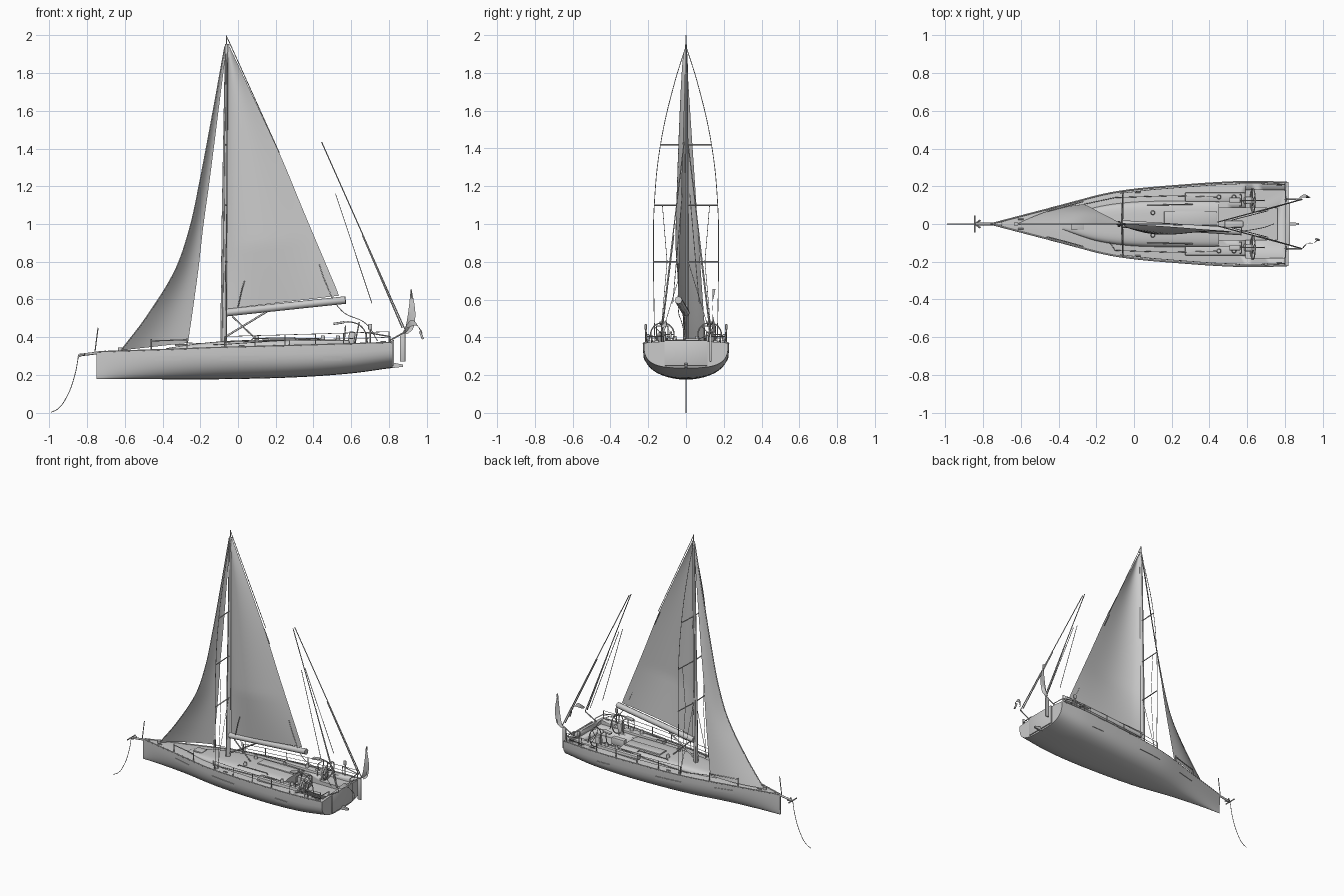
import bpy, bmesh, math
from mathutils import Vector, Matrix

if "Cube" in bpy.data.objects:
    bpy.data.objects.remove(bpy.data.objects["Cube"])


def interp(tab, x):
    """Smooth lookup in a small table of (x, a, b, ...) rows."""
    x = min(max(x, tab[0][0]), tab[-1][0])
    i = max(k for k in range(len(tab) - 1) if tab[k][0] <= x)
    p, q = tab[i], tab[i + 1]
    r, s = tab[max(i - 1, 0)], tab[min(i + 2, len(tab) - 1)]
    d = q[0] - p[0]
    t = (x - p[0]) / d
    out = []
    for k in range(1, len(p)):
        m0 = (q[k] - r[k]) / (q[0] - r[0]) * d
        m1 = (s[k] - p[k]) / (s[0] - p[0]) * d
        out.append((2*t**3 - 3*t**2 + 1)*p[k] + (t**3 - 2*t*t + t)*m0
                   + (3*t*t - 2*t**3)*q[k] + (t**3 - t*t)*m1)
    return out


def select(ob):
    bpy.ops.object.select_all(action='DESELECT')
    ob.select_set(True)
    bpy.context.view_layer.objects.active = ob


def finish(name, bm, angle=35):
    bmesh.ops.recalc_face_normals(bm, faces=bm.faces)
    me = bpy.data.meshes.new(name)
    bm.to_mesh(me)
    bm.free()
    ob = bpy.data.objects.new(name, me)
    bpy.context.collection.objects.link(ob)
    select(ob)
    bpy.ops.object.shade_smooth_by_angle(angle=math.radians(angle))
    return ob


def loft(name, rows, closed=False, caps=False):
    bm = bmesh.new()
    vs = [[bm.verts.new(p) for p in row] for row in rows]
    n = len(rows[0])
    for a, b in zip(vs, vs[1:]):
        for j in range(n if closed else n - 1):
            k = (j + 1) % n
            bm.faces.new((a[j], a[k], b[k], b[j]))
    if caps:
        bm.faces.new(vs[0])
        bm.faces.new(vs[-1])
    return finish(name, bm)


def box(name, loc, size, bevel=0.0, rot_y=0.0):
    bm = bmesh.new()
    bmesh.ops.create_cube(bm, size=1, matrix=Matrix.Translation(loc) @ Matrix.Rotation(rot_y, 4, 'Y')
                          @ Matrix.Diagonal((*size, 1)))
    if bevel:
        bmesh.ops.bevel(bm, geom=bm.edges[:], offset=bevel, segments=2, affect='EDGES', profile=0.5)
    return finish(name, bm)


def cyl(name, loc, r1, r2, h):
    bm = bmesh.new()
    bmesh.ops.create_cone(bm, cap_ends=True, segments=16, radius1=r1, radius2=r2, depth=h,
                          matrix=Matrix.Translation(loc))
    return finish(name, bm)


def rod(name, pts, r=0.002, smooth=False, cyclic=False):
    cu = bpy.data.curves.new(name, 'CURVE')
    cu.dimensions, cu.bevel_depth, cu.bevel_resolution = '3D', r, 2
    cu.use_fill_caps = True
    cu.resolution_u = 8
    sp = cu.splines.new('BEZIER' if smooth else 'POLY')
    store = sp.bezier_points if smooth else sp.points
    store.add(len(pts) - 1)
    for p, c in zip(store, pts):
        if smooth:
            p.co = c
            p.handle_left_type = p.handle_right_type = 'AUTO'
        else:
            p.co = (*c, 1)
    sp.use_cyclic_u = cyclic
    ob = bpy.data.objects.new(name, cu)
    bpy.context.collection.objects.link(ob)
    select(ob)
    bpy.ops.object.convert(target='MESH')
    bpy.ops.object.shade_smooth_by_angle(angle=math.radians(50))


# Hull: x, half beam, sheer height, keel height, section fullness
HULL = [(-.75, .006, .32, .178, 2.2), (-.4, .097, .332, .177, 2.3), (-.1, .172, .343, .177, 2.6),
        (.3, .212, .354, .187, 3.0), (.6, .228, .363, .208, 3.2), (.82, .223, .37, .238, 3.2)]


def section(x):
    b, zd, zk, n = interp(HULL, x)
    ring = []
    for k in range(25):
        a = math.pi * k / 24
        c, s = math.cos(a), math.sin(a)
        ring.append((x, b * math.copysign(abs(c) ** (2 / n), c), zd - (zd - zk) * max(s, 0) ** (2 / n)))
    for k in range(1, 8):
        t = -1 + k / 4
        ring.append((x, b * t, zd + .05 * b * (1 - t * t)))
    return ring


def edge(x, inset=.012, up=0.0):
    b, zd = interp(HULL, x)[:2]
    return Vector((x, max(b - inset, .004), zd + up))


def mirrored(v, s):
    return (v[0], v[1] * s, v[2])


hull = loft('hull', [section(-.75 + 1.57 * i / 48) for i in range(49)], True, True)
# Cockpit well and helm area cut out of the deck
for loc, size in (((.6, 0, .38), (.32, .17, .12)), ((.695, 0, .395), (.21, .36, .1))):
    cutter = box('cockpit_cutter', loc, size)
    cutter.hide_render = True
    select(hull)
    m = hull.modifiers.new('cockpit', 'BOOLEAN')
    m.object, m.operation, m.solver = cutter, 'DIFFERENCE', 'EXACT'
    bpy.ops.object.modifier_apply(modifier=m.name)
    bpy.data.objects.remove(cutter)
box('transom_panel', (.822, 0, .317), (.012, .23, .135), .004)
loft('stern_fin', [[(.76, -.01, .23), (.76, .01, .23), (.76, .01, .275), (.76, -.01, .275)],
                   [(.876, -.006, .243), (.876, .006, .243), (.876, .006, .255), (.876, -.006, .255)]], True, True)

# Coachroof: x, half width, top height
ROOF = [(-.38, .03, .342), (-.2, .09, .368), (0, .118, .383), (.3, .125, .388), (.45, .125, .386)]
rows = []
for i in range(25):
    x = -.38 + .83 * i / 24
    w, top = interp(ROOF, x)
    rows.append([(x, w * math.copysign(abs(math.cos(a)) ** .5, math.cos(a)), .325 + (top - .325) * abs(math.sin(a)) ** .5)
                 for a in (math.pi * k / 16 for k in range(17))])
loft('coachroof', rows, caps=True)
box('companionway_hatch', (.3, .03, .388), (.28, .075, .014), .003)
box('fore_hatch', (-.3, 0, .358), (.07, .06, .01), .003)
box('cockpit_table', (.53, 0, .36), (.1, .035, .05), .005)

for s, side in ((1, 'port'), (-1, 'starboard')):
    box(side + '_coaming', (.43, .143 * s, .367), (.32, .05, .036), .008)
    rod(side + '_handrail', [(.07, .1 * s, .385), (.08, .1 * s, .393), (.3, .105 * s, .397), (.31, .105 * s, .385)], .003)
    rod(side + '_toe_rail', [mirrored(edge(-.74 + 1.55 * i / 30, .003, .002), s) for i in range(31)], .004)
    # Hull windows laid just proud of the topsides
    for x0, x1 in ((-.44, -.3), (-.09, .11), (.45, .55)):
        rows = []
        for i in range(9):
            x = x0 + (x1 - x0) * i / 8
            b, zd, zk, n = interp(HULL, x)
            rows.append([(x, s * (off + b * (1 - ((zd - z) / (zd - zk)) ** n) ** (1 / n)), z)
                         for z, off in ((.276, -.003), (.277, .003), (.289, .003), (.301, .003), (.302, -.003))])
        loft(side + '_hull_window', rows)
    # Stanchions, lifelines and end rails
    posts = [-.07, .09, .25, .41, .56, .68, .8]
    for x in posts + [-.46, -.27]:
        rod(side + '_stanchion', [mirrored(edge(x), s), mirrored(edge(x, .014, .06), s)], .003)
    for up in (.03, .06):
        rod(side + '_lifeline', [mirrored(edge(x, .014, up), s) for x in posts], .0016)
    rod(side + '_fore_rail', [mirrored(edge(x, .014, .05), s) for x in (-.46, -.36, -.27)], .003)
    rod(side + '_stern_rail', [mirrored(edge(.68, .014, .06), s), mirrored(edge(.8, .014, .035), s),
                               (.805, .12 * s, .405), (.805, .12 * s, .33)], .0035)
    rod(side + '_stern_post', [(.7, .21 * s, .36), (.7, .215 * s, .46)], .004)
    box(side + '_stern_light', (.7, .213 * s, .455), (.02, .012, .03), .003)
    # Helm: pedestal, wheel with spokes, instrument pod
    hx, hy, hz, R = .63, .125 * s, .415, .062
    box(side + '_pedestal', (.6, hy, .38), (.035, .04, .1), .008, .15)
    rim = [(hx + .2 * R * math.sin(a), hy + R * math.cos(a), hz + R * math.sin(a))
           for a in (math.tau * k / 32 for k in range(32))]
    rod(side + '_wheel_rim', rim, .0035, cyclic=True)
    for k in range(0, 32, 6):
        rod(side + '_wheel_spoke', [(hx, hy, hz), rim[k]], .002)
    rod(side + '_helm_guard', [(.56, hy - .03, .34), (.57, hy - .03, .46), (.57, hy + .03, .46), (.56, hy + .03, .34)],
        .0035)
    box(side + '_instrument_pod', (.535, hy, .475), (.06, .03, .012), .004, -.15)
    rod(side + '_helm_arm', [(.535, hy, .475), (.6, hy, .48), (.66, hy, .45), (.69, hy, .36)], .003, True)
    # Winches and cleats
    for x, y, z in ((.45, .143, .395), (.53, .143, .395), (.1, .06, .393)):
        cyl(side + '_winch', (x, y * s, z), .013, .009, .028)
    for x in (-.6, .02, .77):
        box(side + '_cleat', mirrored(edge(x, .02, .008), s), (.03, .006, .008), .002)
    # Shrouds and spreaders
    rod(side + '_shroud', [(-.06, .165 * s, .345), (-.06, .172 * s, .8), (-.058, .168 * s, 1.1),
                           (-.058, .135 * s, 1.42), (-.058, .06 * s, 1.75), (-.06, 0, 1.94)], .002, True)
    rod(side + '_inner_shroud', [(-.06, .14 * s, .345), (-.065, .1 * s, .8), (-.06, .125 * s, 1.1)], .0015)
    rod(side + '_lower_shroud', [(-.06, .15 * s, .345), (-.068, .012 * s, .8)], .0015)
    rod(side + '_halyard', [(-.085, .014 * s, .36), (-.076, .012 * s, 1.0), (-.066, .006 * s, 1.9)], .003)
    for z, y in ((.8, .172), (1.1, .168), (1.42, .135)):
        rod(side + '_spreader', [(-.067, 0, z), (-.058, y * s, z)], .0035)
    # Split backstay with tackle
    rod(side + '_backstay_leg', [(.443, .01 * s, 1.435), (.89, .13 * s, .43)], .003)
    rod(side + '_backstay_tackle', [(.66, .065 * s, .94), (.87, .125 * s, .45)], .0035)
    rod(side + '_topping_line', [(.517, .02 * s, 1.16), (.71, .07 * s, .58)], .002)
    rod(side + '_stern_bracket', [(.8, .13 * s, .38), (.89, .13 * s, .43)], .004)

# Stern paddle and pennants
box('stern_paddle', (.873, .13, .345), (.03, .012, .15), .005)
PEN = [(0, .885, .42, .012), (.3, .91, .455, .02), (.6, .922, .54, .018), (1, .918, .655, .002)]
rows = []
for i in range(13):
    x, z, w = interp(PEN, i / 12)
    rows.append([(x - w, .14, z + w * .3), (x, .148 + .01 * math.sin(i * .6), z), (x + w, .14, z - w * .3)])
loft('port_pennant', rows)
rows = []
for i in range(11):
    t = i / 10
    x, z = .89 + .08 * t, .46 + .05 * math.sin(t * 3.1) - .04 * t
    y = -.13 + .05 * t + .01 * math.sin(t * 6)
    rows.append([(x, y, z), (x + .01, y + .004, z - .025 * math.sin(math.pi * min(t + .1, 1)) - .004)])
loft('starboard_pennant', rows)
rod('pennant_tail', [(.965, -.08, .43), (.98, -.085, .39)], .006)

# Mast, masthead and boom
loft('mast', [[(x + r * math.cos(a), .7 * r * math.sin(a), z) for a in (math.tau * k / 16 for k in range(16))]
              for x, z, r in ((-.078, .34, .016), (-.072, 1.0, .015), (-.062, 1.8, .01), (-.06, 1.95, .008))], True, True)
rod('masthead_aerial', [(-.06, 0, 1.94), (-.06, 0, 2.0)], .003)
rod('masthead_crane', [(-.068, 0, 1.95), (-.045, 0, 1.95)], .004)
rod('boom', [(-.062, 0, .53), (.57, -.04, .597)], .02)
rod('boom_vang', [(-.07, 0, .4), (.16, -.015, .54)], .005)
rod('mainsheet', [(-.03, 0, .51), (.1, 0, .385)], .004)
rod('winch_pole', [(0, -.03, .56), (.02, -.03, .65), (.035, -.03, .7)], .003)
rod('reef_line', [(.43, -.04, .79), (.46, -.04, .7), (.55, -.04, .54), (.68, -.02, .47), (.74, 0, .38)], .002, True)
rod('backstay', [(-.058, 0, 1.99), (.22, 0, 1.375)], .0022)
rod('backstay_upper_tail', [(.21, -.005, 1.37), (.255, -.005, 1.27)], .003)

# Mainsail: leech as v, x, z; foot rises aft along the boom
LEECH = [(0, .535, .62), (.03, .52, .66), (.32, .355, 1.05), (.56, .235, 1.34), (.77, .115, 1.6), (1, -.045, 1.94)]
rows = []
for i in range(41):
    v = i / 40
    lx, lz = interp(LEECH, v)
    mz, mx = .55 + 1.39 * v, -.056
    belly = .048 * min(1, .3 + 3 * v) * (1 - v) ** .35
    rows.append([(mx + (lx - mx) * u, -.04 * u * (1 - v) - belly * math.sin(math.pi * u ** .75),
                  mz + (lz - mz) * u) for u in (k / 16 for k in range(17))])
loft('mainsail', rows)

# Headsail: t, luff x, luff z, leech x, leech z
JIB = [(0, -.62, .33, -.265, .37), (.1, -.49, .5, -.243, .52), (.26, -.335, .75, -.21, .76), (.4, -.255, .98, -.185, .98),
       (.56, -.2, 1.235, -.15, 1.235), (.78, -.135, 1.58, -.106, 1.58), (1, -.07, 1.94, -.06, 1.94)]
rows = []
for i in range(41):
    ax, az, bx, bz = interp(JIB, i / 40)
    h = 1 - i / 40
    rows.append([(ax + (bx - ax) * u, .105 * h * u + .02 * h * math.sin(math.pi * u), az + (bz - az) * u)
                 for u in (k / 12 for k in range(13))])
loft('headsail', rows)
rod('headsail_luff', [r[0] for r in rows], .003)
cyl('furler_drum', (-.625, 0, .335), .012, .012, .02)
for s in (1, -1):
    rod('headsail_sheet', [(-.265, .105, .37), (-.1, .14 * s, .36), (.2, .15 * s, .38), (.45, .143 * s, .395)], .002)

# Bow fittings: sprit, anchor, jackstaff and rode down to the water
rod('bowsprit', [(-.7, 0, .322), (-.84, 0, .305)], .007)
rod('anchor_stock', [(-.845, -.045, .305), (-.845, .045, .305)], .004)
rod('anchor_flukes', [(-.815, -.02, .31), (-.845, 0, .298), (-.815, .02, .31)], .005)
rod('jackstaff', [(-.76, 0, .31), (-.742, 0, .45)], .003)
rod('anchor_rode', [(-.845, 0, .305), (-.865, 0, .2), (-.91, 0, .08), (-.955, 0, .02), (-.99, 0, .002)], .002, True)
